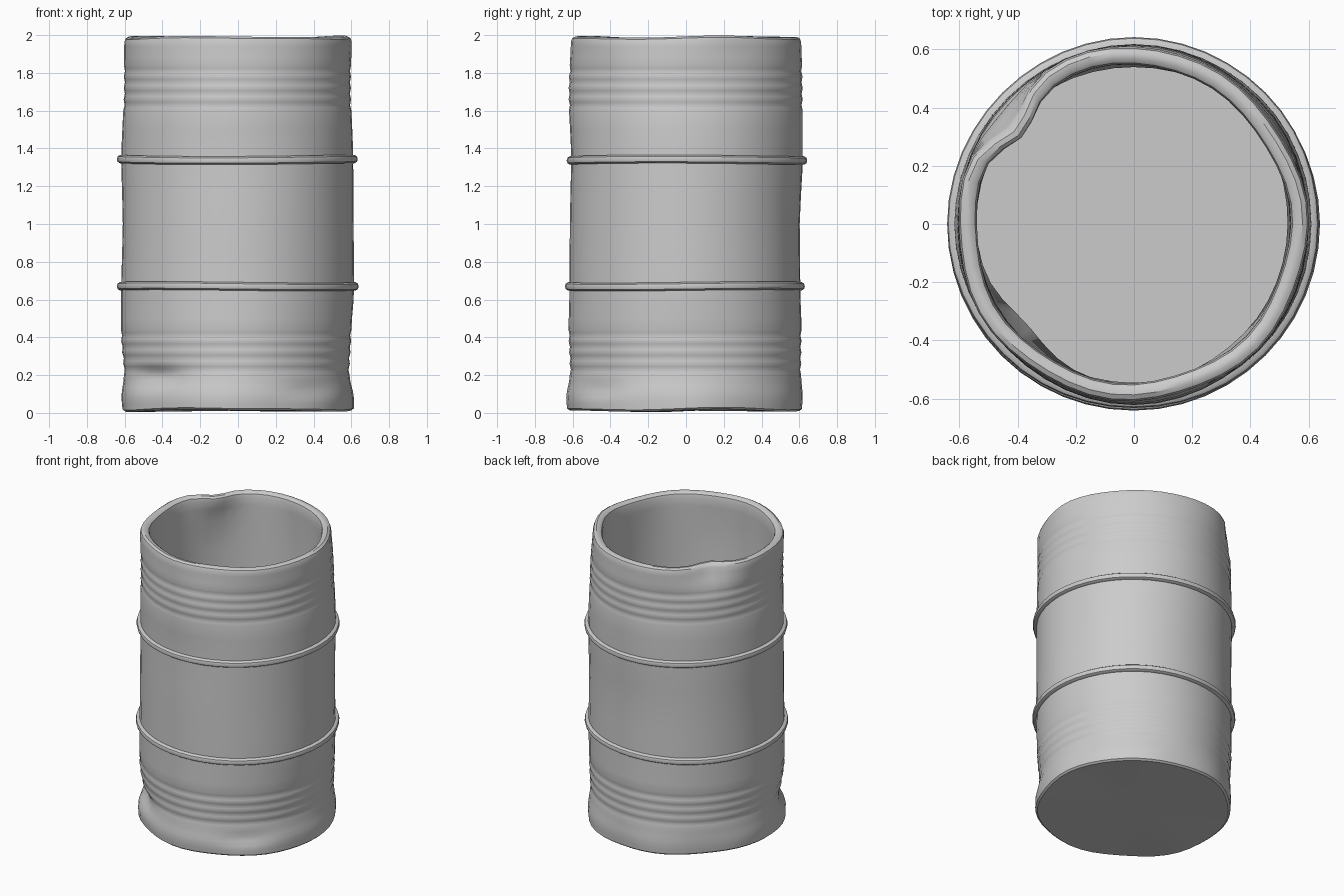
import bpy, bmesh
from math import sin, cos, pi, exp, radians

if "Cube" in bpy.data.objects:
    bpy.data.objects.remove(bpy.data.objects["Cube"])

SEG = 48
# radius by height, one value each 45 degrees starting at +x
LEVELS = [
    (0.00, [.610, .615, .615, .605, .615, .620, .625, .615]),
    (0.08, [.610, .620, .620, .610, .620, .625, .632, .620]),
    (0.20, [.590, .605, .610, .605, .605, .600, .615, .595]),
    (0.42, [.600, .610, .612, .612, .620, .620, .622, .610]),
    (0.67, [.615, .612, .605, .612, .618, .618, .617, .615]),
    (1.00, [.612, .608, .602, .610, .610, .615, .615, .612]),
    (1.34, [.610, .615, .618, .615, .618, .612, .608, .612]),
    (1.70, [.598, .605, .618, .610, .605, .612, .622, .608]),
    (2.00, [.597, .588, .612, .608, .606, .612, .606, .603]),
]


def bump(a, deg, width):
    d = (a - radians(deg) + pi) % (2 * pi) - pi
    return exp(-(d / radians(width)) ** 2)


def around(vals, a):
    t = a / (pi / 4)
    i = int(t) % 8
    f = t - int(t)
    f = f * f * (3 - 2 * f)
    return vals[i] * (1 - f) + vals[(i + 1) % 8] * f


def body_radius(a, z):
    z = min(max(z, 0), 2)
    for (z0, v0), (z1, v1) in zip(LEVELS, LEVELS[1:]):
        if z <= z1:
            f = (z - z0) / (z1 - z0)
            f = f * f * (3 - 2 * f)
            r = around(v0, a) * (1 - f) + around(v1, a) * f
            break
    # dents: crumpled rim, lower side, lower edge
    r -= .065 * bump(a, 141, 12) * exp(-((z - 2) / .13) ** 2)
    r -= .035 * bump(a, 222, 16) * exp(-((z - .19) / .05) ** 2)
    r -= .020 * bump(a, 310, 14) * exp(-((z - .12) / .04) ** 2)
    # light buckling near both ends
    end = exp(-(z / .15) ** 2) + exp(-((z - 2) / .15) ** 2)
    return r + .005 * end * sin(7 * a + 1)


def ribs(z):
    for lo in (.20, 1.60):
        if lo <= z <= lo + .24:
            return -.006 * (1 - cos(2 * pi * (z - lo) / .06)) / 2
    return 0


def lathe(name, profile, closed=False):
    """profile: list of functions angle -> (radius, z)"""
    bm = bmesh.new()
    rings = []
    for p in profile:
        ring = []
        for i in range(SEG):
            a = 2 * pi * i / SEG
            r, z = p(a)
            ring.append(bm.verts.new((r * cos(a), r * sin(a), z)))
        rings.append(ring)
    pairs = list(zip(rings, rings[1:]))
    if closed:
        pairs.append((rings[-1], rings[0]))
    for lo, hi in pairs:
        for i in range(SEG):
            j = (i + 1) % SEG
            bm.faces.new((lo[i], lo[j], hi[j], hi[i]))
    if not closed:
        # underside and inner floor
        for ring in (rings[0], rings[-1]):
            c = bm.verts.new((0, 0, sum(v.co.z for v in ring) / SEG))
            for i in range(SEG):
                bm.faces.new((ring[i], ring[(i + 1) % SEG], c))
    bmesh.ops.recalc_face_normals(bm, faces=bm.faces)
    me = bpy.data.meshes.new(name)
    bm.to_mesh(me)
    bm.free()
    ob = bpy.data.objects.new(name, me)
    bpy.context.collection.objects.link(ob)
    bpy.ops.object.select_all(action='DESELECT')
    ob.select_set(True)
    bpy.context.view_layer.objects.active = ob
    bpy.ops.object.shade_smooth_by_angle(angle=radians(35))
    return ob


def skin(z, inset=0.0, wave=0.0):
    def f(a):
        rib = ribs(z) * (inset == 0)
        zz = z + wave * (sin(3 * a + .6) + .6 * sin(5 * a)) / 1.6
        return body_radius(a, z) + rib - inset, zz
    return f


# drum body: outer skin, rolled rim, inner wall
prof = [skin(.012, .012, .008), skin(.022, 0, .008), skin(.05), skin(.08),
        skin(.11), skin(.14), skin(.17)]
prof += [skin(.20 + .015 * i) for i in range(17)]
prof += [skin(z) for z in (.5, .6, .7, .85, 1.0, 1.15, 1.3, 1.4, 1.5)]
prof += [skin(1.60 + .015 * i) for i in range(17)]
prof += [skin(z) for z in (1.88, 1.91, 1.94)]
prof += [skin(1.965, 0, .005), skin(1.982, .006, .006), skin(1.991, .022, .007),
         skin(1.989, .042, .007), skin(1.978, .056, .006), skin(1.955, .062, .004)]
prof += [skin(z, .063) for z in (1.9, 1.8, 1.6, 1.3, 1.0, .7, .4, .2, .12, .06)]
lathe("drum_body", prof)


# two raised hoops
def hoop_point(zc, dr, dz, phase):
    return lambda a: (body_radius(a, zc) + dr, zc + dz + .004 * sin(2 * a + phase))


section = [(-.02, -.022), (.008, -.022), (.020, -.014), (.024, 0),
           (.020, .014), (.008, .022), (-.02, .022)]
for name, zc, ph in (("lower_hoop", .67, 0), ("upper_hoop", 1.34, 2)):
    lathe(name, [hoop_point(zc, dr, dz, ph) for dr, dz in section], closed=True)
